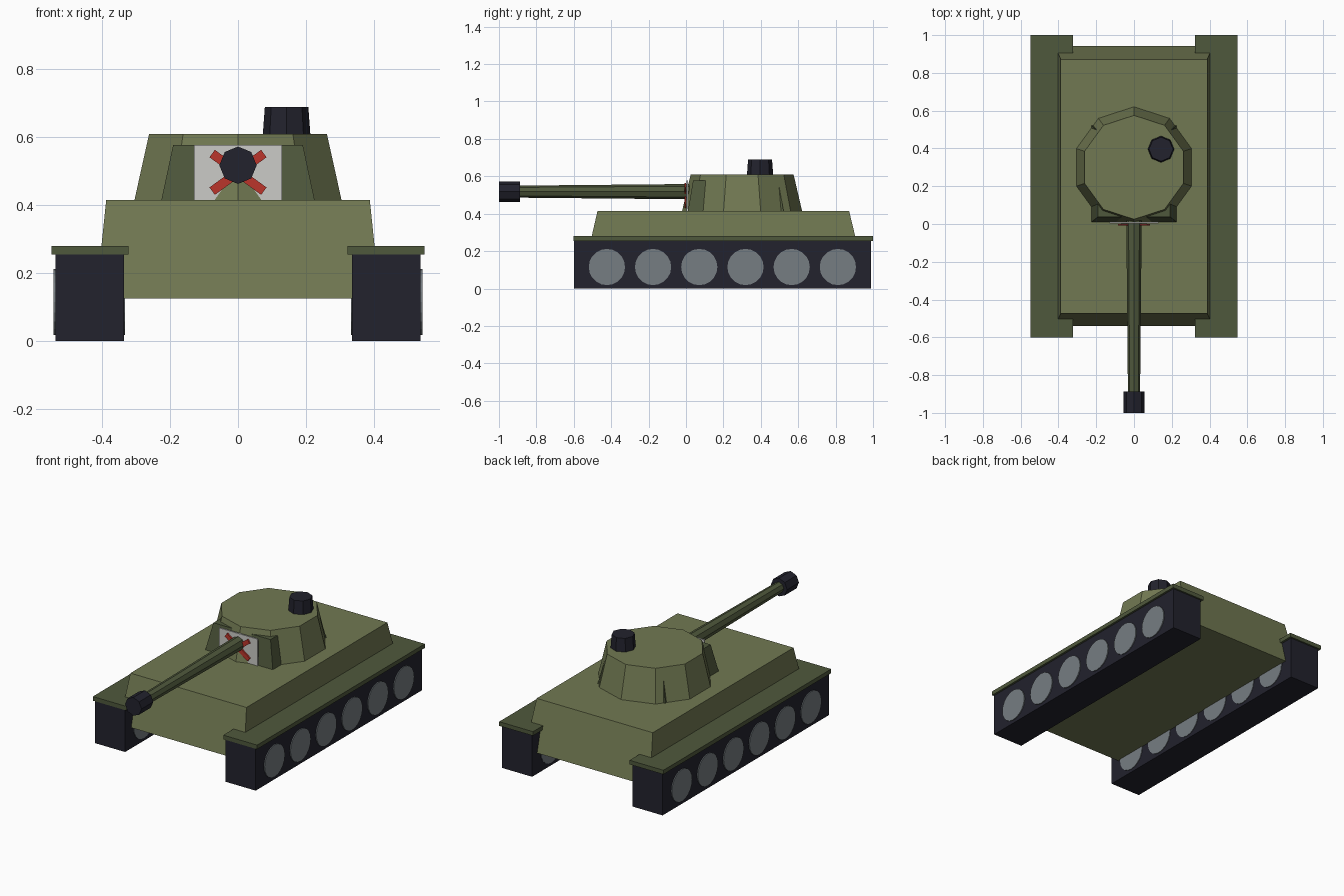
import bpy
import bmesh
from math import sin, cos, pi, radians
from mathutils import Matrix, Vector

cube = bpy.data.objects.get("Cube")
if cube:
    bpy.data.objects.remove(cube, do_unlink=True)


def material(name, rgb):
    mat = bpy.data.materials.new(name)
    mat.use_nodes = True
    color = (*rgb, 1.0)
    mat.diffuse_color = color
    mat.node_tree.nodes["Principled BSDF"].inputs["Base Color"].default_value = color
    return mat


OLIVE = material("olive green", (0.165, 0.19, 0.084))
DARK_GREEN = material("dark green", (0.078, 0.098, 0.045))
BLACK = material("blue black", (0.016, 0.016, 0.026))
STEEL = material("steel grey", (0.18, 0.205, 0.223))
WHITE = material("off white", (0.6, 0.6, 0.57))
RED = material("signal red", (0.5, 0.035, 0.024))


def loft(name, mat, lower, upper, matrix=None):
    """Closed solid between two matching rings of points."""
    bm = bmesh.new()
    low = [bm.verts.new(p) for p in lower]
    up = [bm.verts.new(p) for p in upper]
    n = len(low)
    bm.faces.new(low[::-1])
    bm.faces.new(up)
    for i in range(n):
        j = (i + 1) % n
        bm.faces.new((low[i], low[j], up[j], up[i]))
    if matrix:
        bm.transform(matrix)
    bmesh.ops.recalc_face_normals(bm, faces=bm.faces)
    mesh = bpy.data.meshes.new(name)
    bm.to_mesh(mesh)
    bm.free()
    mesh.materials.append(mat)
    obj = bpy.data.objects.new(name, mesh)
    bpy.context.collection.objects.link(obj)
    return obj


def rect(x0, x1, y0, y1, z):
    return [(x0, y0, z), (x1, y0, z), (x1, y1, z), (x0, y1, z)]


def box(name, mat, x, y, z, matrix=None):
    return loft(name, mat, rect(*x, *y, z[0]), rect(*x, *y, z[1]), matrix)


def ring(r, n, z):
    """Regular polygon with a corner on local +y."""
    return [(-r * sin(2 * pi * i / n), r * cos(2 * pi * i / n), z) for i in range(n)]


def cone(name, mat, r0, r1, n, length, origin, rotation=None):
    matrix = Matrix.Translation(Vector(origin)) @ (rotation or Matrix())
    return loft(name, mat, ring(r0, n, 0), ring(r1, n, length), matrix)


FORWARD = Matrix.Rotation(radians(90), 4, "X")    # local z to -y
SIDEWAYS = Matrix.Rotation(radians(90), 4, "Y")   # local z to +x

# Sloped hull
loft("hull", OLIVE,
     rect(-0.418, 0.418, -0.54, 0.942, 0.125),
     rect(-0.388, 0.388, -0.473, 0.872, 0.415))

# Tracks, fenders and wheels on both sides
for side, s in (("left", 1), ("right", -1)):
    box(side + "_track", BLACK, sorted((s * 0.336, s * 0.537)), (-0.598, 0.99), (0, 0.256))
    box(side + "_fender", DARK_GREEN, sorted((s * 0.323, s * 0.549)), (-0.602, 1.0), (0.255, 0.28))
    for i in range(6):
        cone(f"{side}_wheel_{i + 1}", STEEL, 0.097, 0.097, 20, 0.21,
             (s * 0.4375 - 0.105, -0.423 + i * 0.247, 0.115), SIDEWAYS)

# Turret and the armour block inside it
cone("turret", OLIVE, 0.321, 0.275, 10, 0.197, (0, 0.3, 0.413))
loft("mantlet", DARK_GREEN,
     rect(-0.226, 0.226, 0.01, 0.522, 0.413),
     rect(-0.191, 0.191, 0.038, 0.492, 0.577))

# White panel with a red cross
box("front_panel", WHITE, (-0.13, 0.13), (0.002, 0.011), (0.414, 0.577))
for side, angle in (("left", 36), ("right", -36)):
    turn = Matrix.Translation((0, 0, 0.497)) @ Matrix.Rotation(radians(angle), 4, "Y")
    box("cross_bar_" + side, RED, (-0.094, 0.094), (-0.008, 0.001), (-0.0135, 0.0135), turn)

# Gun
cone("gun_barrel", DARK_GREEN, 0.041, 0.032, 8, 0.95, (0, 0.04, 0.518), FORWARD)
cone("muzzle", BLACK, 0.055, 0.055, 8, 0.112, (0, -0.888, 0.518), FORWARD)

# Hatch on the roof
cone("cupola", BLACK, 0.07, 0.064, 8, 0.082, (0.143, 0.396, 0.608))
